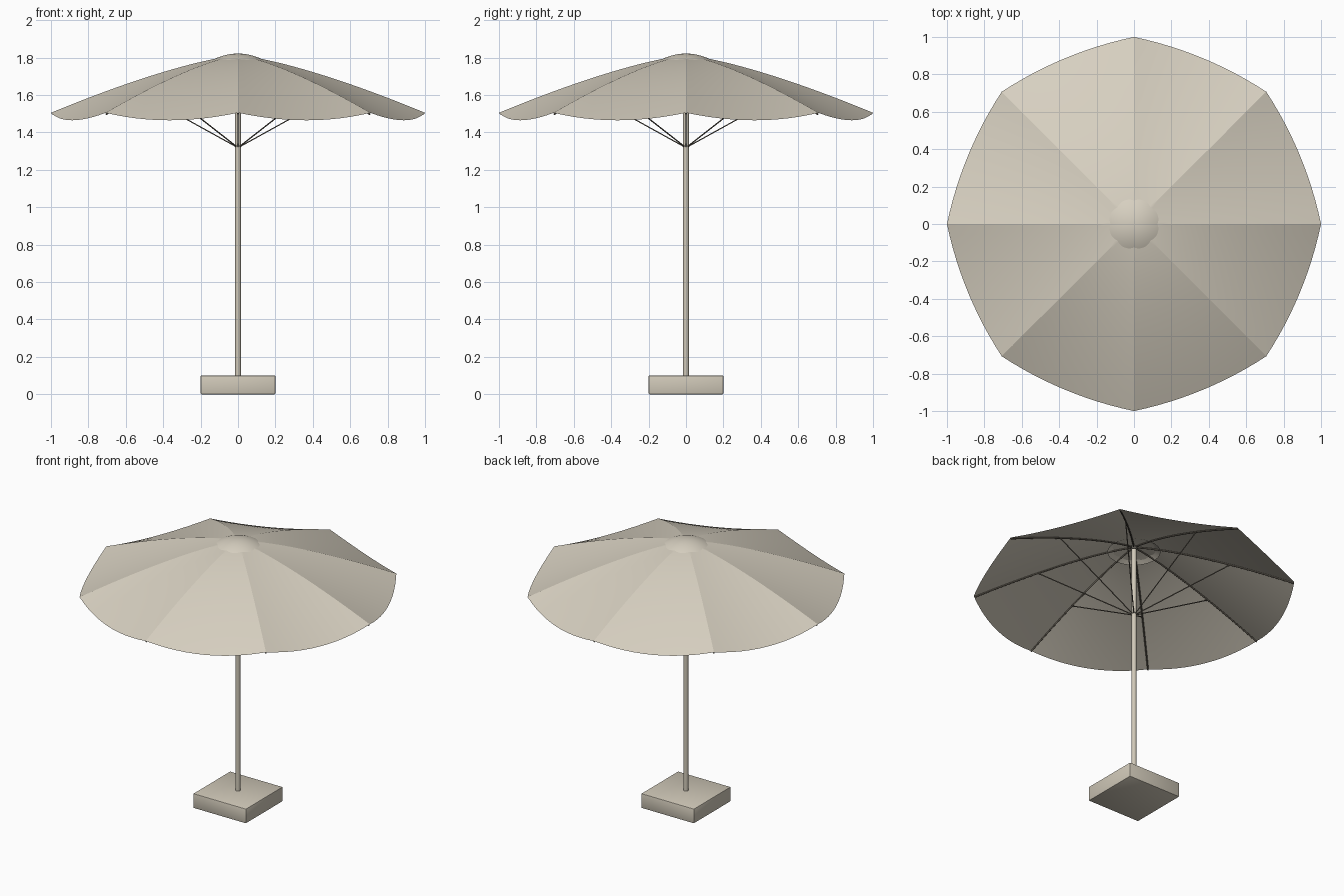
import bpy, bmesh
from math import sin, cos, pi, radians
from mathutils import Vector

if "Cube" in bpy.data.objects:
    bpy.data.objects.remove(bpy.data.objects["Cube"])

RIBS = 8
STEP = 2 * pi / RIBS


def material(name, color):
    m = bpy.data.materials.new(name)
    m.use_nodes = True
    m.diffuse_color = color
    m.node_tree.nodes["Principled BSDF"].inputs["Base Color"].default_value = color
    return m


fabric = material("cream fabric", (0.68, 0.63, 0.53, 1))
beige = material("beige", (0.63, 0.58, 0.48, 1))
metal = material("dark metal", (0.16, 0.14, 0.11, 1))


def select_only(obj):
    bpy.ops.object.select_all(action="DESELECT")
    obj.select_set(True)
    bpy.context.view_layer.objects.active = obj


def finish(bm, name, mat, angle):
    bmesh.ops.recalc_face_normals(bm, faces=bm.faces)
    mesh = bpy.data.meshes.new(name)
    bm.to_mesh(mesh)
    bm.free()
    obj = bpy.data.objects.new(name, mesh)
    bpy.context.collection.objects.link(obj)
    mesh.materials.append(mat)
    select_only(obj)
    bpy.ops.object.shade_smooth_by_angle(angle=radians(angle))


def wires(name, paths, radius, mat):
    curve = bpy.data.curves.new(name, "CURVE")
    curve.dimensions = "3D"
    curve.bevel_depth = radius
    curve.bevel_resolution = 1
    curve.use_fill_caps = True
    for path in paths:
        spline = curve.splines.new("POLY")
        spline.points.add(len(path) - 1)
        for point, co in zip(spline.points, path):
            point.co = (*co, 1)
    curve.materials.append(mat)
    obj = bpy.data.objects.new(name, curve)
    bpy.context.collection.objects.link(obj)
    select_only(obj)
    bpy.ops.object.convert(target="MESH")


def rib_point(angle, r, drop=0.0):
    return Vector((r * cos(angle), r * sin(angle), 1.812 - 0.307 * r ** 1.35 - drop))


# Canopy: panels stretched between the ribs, sagging toward the hem
ACROSS, ALONG, INNER = 12, 24, 0.02
bm = bmesh.new()
for k in range(RIBS):
    a, b = k * STEP, (k + 1) * STEP
    out = Vector((cos(a + STEP / 2), sin(a + STEP / 2), 0))
    rows = []
    for j in range(ALONG + 1):
        r = INNER + (1 - INNER) * j / ALONG
        row = []
        for i in range(ACROSS + 1):
            u = i / ACROSS
            bow = 4 * u * (1 - u) * r * r
            p = rib_point(a, r).lerp(rib_point(b, r), u)
            p += out * 0.036 * bow - Vector((0, 0, 0.04 * bow))
            row.append(bm.verts.new(p))
        rows.append(row)
    for lo, hi in zip(rows, rows[1:]):
        for i in range(ACROSS):
            bm.faces.new((lo[i], hi[i], hi[i + 1], lo[i + 1]))
bmesh.ops.remove_doubles(bm, verts=bm.verts, dist=0.0005)
finish(bm, "canopy", fabric, 12)

# Shallow round dome whose rim dips through the canopy peak
bm = bmesh.new()
apex = bm.verts.new((0, 0, 1.822))
SIDES, previous = 48, None
for j in range(1, 9):
    r = 0.165 * j / 8
    ring = [bm.verts.new((r * cos(t), r * sin(t), 1.822 - 1.82 * r * r))
            for t in (2 * pi * i / SIDES for i in range(SIDES))]
    for i in range(SIDES):
        n = (i + 1) % SIDES
        if previous:
            bm.faces.new((previous[i], ring[i], ring[n], previous[n]))
        else:
            bm.faces.new((apex, ring[i], ring[n]))
    previous = ring
finish(bm, "top_cap", fabric, 40)

# Ribs and struts under the canopy
angles = [k * STEP for k in range(RIBS)]
wires("ribs", [[rib_point(a, 0.02 + 0.976 * j / 24, 0.0085) for j in range(25)]
               for a in angles], 0.005, metal)
wires("struts", [[Vector((0.012 * cos(a), 0.012 * sin(a), 1.325)),
                  rib_point(a, 0.6, 0.008)] for a in angles], 0.0035, metal)

# Pole
bm = bmesh.new()
bmesh.ops.create_cone(bm, cap_ends=True, segments=24, radius1=0.0155, radius2=0.0155, depth=1.7)
bmesh.ops.translate(bm, verts=bm.verts, vec=(0, 0, 0.94))
finish(bm, "pole", beige, 30)

# Square base block with softened edges
bm = bmesh.new()
bmesh.ops.create_cube(bm, size=1)
bmesh.ops.scale(bm, verts=bm.verts, vec=(0.4, 0.4, 0.1))
bmesh.ops.translate(bm, verts=bm.verts, vec=(0, 0, 0.05))
bmesh.ops.bevel(bm, geom=bm.edges[:], offset=0.005, segments=2, profile=0.5, affect="EDGES")
finish(bm, "base", beige, 35)
